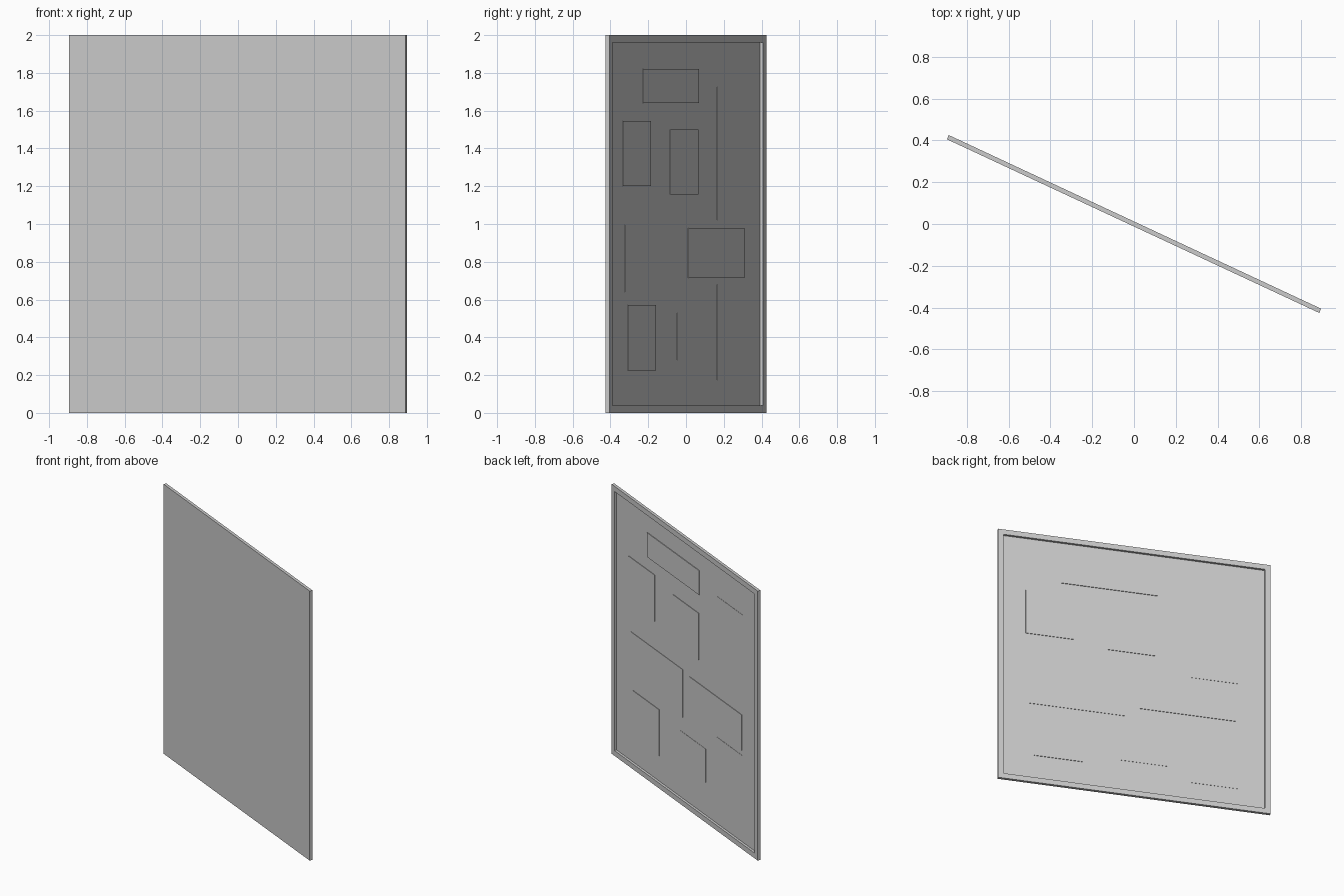
import bpy, bmesh, math
from mathutils import Vector

if "Cube" in bpy.data.objects:
    bpy.data.objects.remove(bpy.data.objects["Cube"])

ANGLE = math.radians(-25)
LENGTH, THICK, HEIGHT = 1.965, 0.022, 2.0
RIM, DEPTH = 0.055, 0.018
FLOOR = THICK / 2 - DEPTH      # local y of the recessed back surface


def box(bm, lo, hi):
    res = bmesh.ops.create_cube(bm, size=1)
    lo, hi = Vector(lo), Vector(hi)
    for v in res["verts"]:
        v.co = Vector((lo[i] if v.co[i] < 0 else hi[i]) for i in range(3))


def finish(bm, name):
    bmesh.ops.recalc_face_normals(bm, faces=bm.faces)
    mesh = bpy.data.meshes.new(name)
    bm.to_mesh(mesh)
    bm.free()
    ob = bpy.data.objects.new(name, mesh)
    ob.rotation_euler.z = ANGLE
    bpy.context.collection.objects.link(ob)
    return ob


# Main panel: slab with a framed recess in its back face
bm = bmesh.new()
box(bm, (-LENGTH / 2, -THICK / 2, 0), (LENGTH / 2, THICK / 2, HEIGHT))
bm.normal_update()
back = max(bm.faces, key=lambda f: f.calc_center_median().y)
bmesh.ops.inset_individual(bm, faces=[back], thickness=RIM, depth=0)
bmesh.ops.inset_individual(bm, faces=[back], thickness=0, depth=0)
for v in back.verts:
    v.co.y = FLOOR
finish(bm, "wall_panel")

# Thin raised plates on the back: centre along panel, bottom, width, height, relief
plates = [
    (0.18, 1.64, 0.70, 0.18, 0.005),
    (0.605, 1.20, 0.35, 0.345, 0.004),
    (0.01, 1.155, 0.35, 0.345, 0.004),
    (-0.58, 1.02, 0.35, 0.705, 0.002),
    (0.405, 0.64, 0.70, 0.355, 0.003),
    (-0.39, 0.715, 0.70, 0.265, 0.004),
    (-0.58, 0.175, 0.35, 0.505, 0.002),
    (0.545, 0.225, 0.35, 0.345, 0.004),
    (-0.08, 0.28, 0.35, 0.25, 0.002),
]
for i, (u, z, w, h, relief) in enumerate(plates, 1):
    bm = bmesh.new()
    box(bm, (u - w / 2, FLOOR - 0.001, z), (u + w / 2, FLOOR + relief, z + h))
    finish(bm, f"back_plate_{i}")
